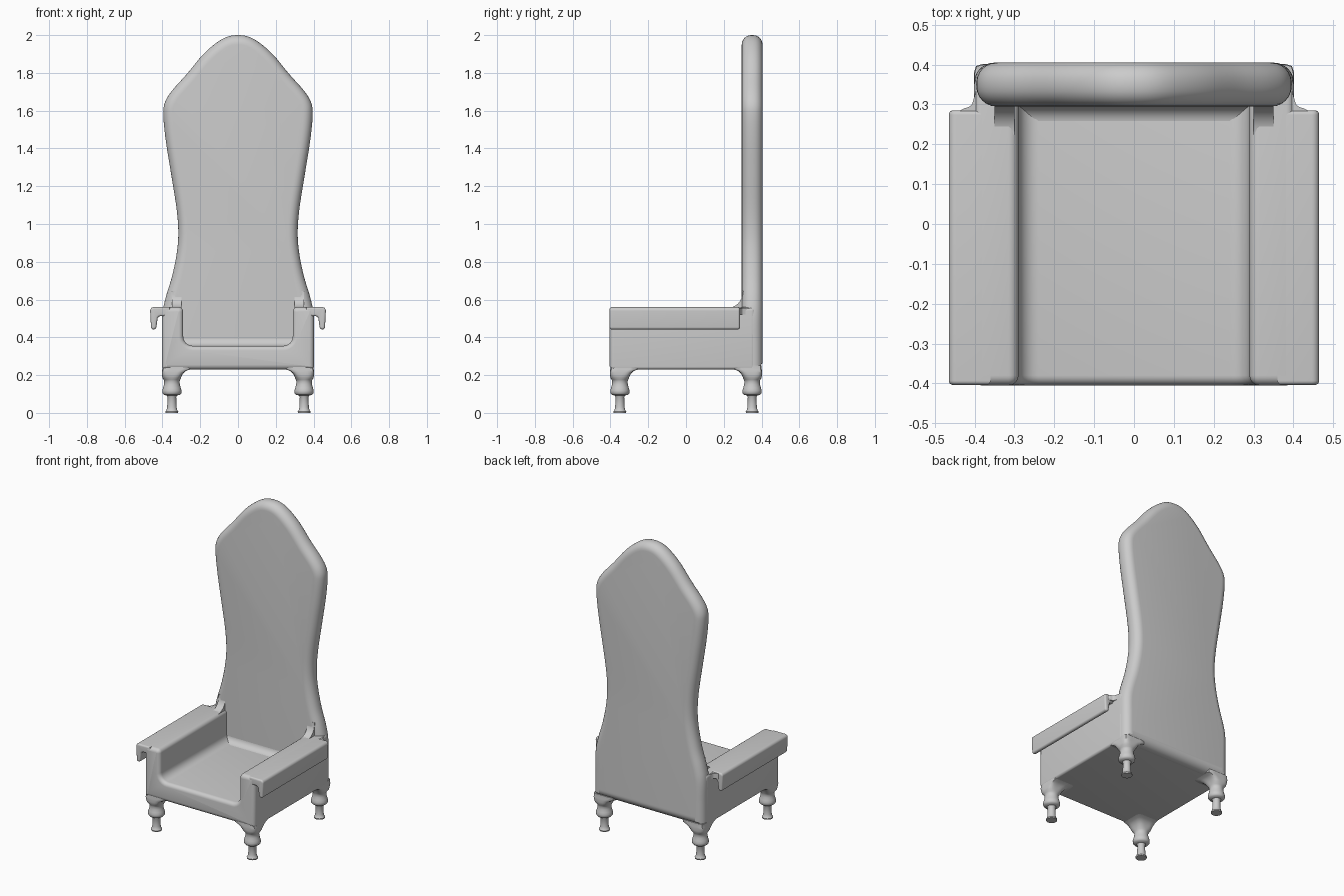
import bpy, bmesh, math
from mathutils import Vector

if "Cube" in bpy.data.objects:
    bpy.data.objects.remove(bpy.data.objects["Cube"])


def finish(name, bm, mirror=None):
    bmesh.ops.recalc_face_normals(bm, faces=bm.faces)
    mesh = bpy.data.meshes.new(name)
    bm.to_mesh(mesh)
    bm.free()
    ob = bpy.data.objects.new(name, mesh)
    bpy.context.collection.objects.link(ob)
    bpy.ops.object.select_all(action='DESELECT')
    ob.select_set(True)
    bpy.context.view_layer.objects.active = ob
    bpy.ops.object.shade_smooth_by_angle(angle=math.radians(40))
    if mirror:
        m = ob.modifiers.new("Mirror", 'MIRROR')
        m.use_axis = mirror
        m.use_mirror_merge = False
    return ob


def loft(bm, rings):
    vs = [[bm.verts.new(p) for p in r] for r in rings]
    n = len(vs[0])
    for a, b in zip(vs, vs[1:]):
        for i in range(n):
            j = (i + 1) % n
            bm.faces.new((a[i], a[j], b[j], b[i]))
    bm.faces.new(vs[0])
    bm.faces.new(vs[-1])


def rounded(corners, steps=6):
    """Polygon from (u, v, radius) corners, each radius becoming a curve."""
    out, n = [], len(corners)
    for i, (u, v, r) in enumerate(corners):
        p = Vector((u, v))
        if r == 0:
            out.append(p)
            continue
        a = p + (Vector(corners[i - 1][:2]) - p).normalized() * r
        b = p + (Vector(corners[(i + 1) % n][:2]) - p).normalized() * r
        for k in range(steps + 1):
            t = k / steps
            # blend of corner point and chord close to a circular arc
            w = 0.5 ** 0.5
            c = ((1 - t) ** 2, 2 * w * t * (1 - t), t * t)
            out.append((a * c[0] + p * c[1] + b * c[2]) / sum(c))
    return out


def spline(pts, steps=5):
    out = []
    P = [Vector(p) for p in pts]
    P = [2 * P[0] - P[1]] + P + [2 * P[-1] - P[-2]]
    for a, b, c, d in zip(P, P[1:], P[2:], P[3:]):
        for k in range(steps):
            t = k / steps
            out.append(0.5 * (2 * b + (c - a) * t + (2 * a - 5 * b + 4 * c - d) * t * t
                              + (3 * b - a - 3 * c + d) * t ** 3))
    return out + [P[-2]]


def inset(poly, d):
    n = len(poly)
    area = sum(poly[i - 1].x * poly[i].y - poly[i].x * poly[i - 1].y for i in range(n))
    s = 1 if area > 0 else -1
    out = []
    for i in range(n):
        e1 = (poly[i] - poly[i - 1]).normalized()
        e2 = (poly[(i + 1) % n] - poly[i]).normalized()
        n1, n2 = Vector((-e1.y, e1.x)) * s, Vector((-e2.y, e2.x)) * s
        out.append(poly[i] + (n1 + n2) / max(0.3, 1 + n1.dot(n2)) * d)
    return out


def slab(name, poly, lo, hi, r=0, axis='y', mirror=None, steps=6):
    """Extrude an outline from lo to hi, with rims rounded by r."""
    levels = [(lo, 0), (hi, 0)]
    if r:
        arc = [math.pi / 2 * k / steps for k in range(steps + 1)]
        rim = [(r * (1 - math.sin(a)), r * (1 - math.cos(a))) for a in arc]
        levels = [(lo + d, i) for d, i in reversed(rim)] + [(hi - d, i) for d, i in rim]
    rings = []
    for d, i in levels:
        ring = inset(poly, i) if i else poly
        rings.append([(p.x, d, p.y) if axis == 'y' else (d, p.x, p.y) for p in ring])
    bm = bmesh.new()
    loft(bm, rings)
    return finish(name, bm, mirror)


SIDES = (True, False, False)

# tall waisted backrest
half = [(0.40, 0.23), (0.40, 0.38), (0.40, 0.52), (0.383, 0.61), (0.35, 0.72),
        (0.325, 0.84), (0.316, 0.95), (0.325, 1.08), (0.355, 1.27), (0.382, 1.44),
        (0.395, 1.57), (0.388, 1.64), (0.35, 1.705), (0.27, 1.795), (0.19, 1.892),
        (0.12, 1.955), (0.06, 1.99)]
outline = half + [(0, 2.0)] + [(-x, z) for x, z in reversed(half)]
slab("backrest", spline(outline), 0.295, 0.405, 0.05)

# seat base and arm walls in one U section
u = [(0.402, 0.23, 0.015), (0.402, 0.56, 0.02), (0.29, 0.56, 0.025), (0.29, 0.355, 0.05)]
section = u + [(-x, z, r) for x, z, r in reversed(u)]
slab("seat_and_arms", rounded(section), -0.405, 0.37, 0.025)

# rolled-over arm caps
hook = [(0.36, 0.56, 0), (0.466, 0.56, 0.02), (0.46, 0.442, 0.012),
        (0.434, 0.442, 0.012), (0.424, 0.512, 0.015), (0.36, 0.512, 0)]
slab("arm_cap", rounded(hook), -0.404, 0.285, 0.011, mirror=SIDES)

# narrowing web between arm cap and backrest
web = [(0.34, 0.26, 0), (0.455, 0.26, 0.0), (0.435, 0.288, 0.01), (0.408, 0.295, 0.01),
       (0.395, 0.34, 0), (0.34, 0.34, 0)]
bm = bmesh.new()
loft(bm, [[(p.x, p.y, z) for p in rounded(web)] for z in (0.52, 0.554)])
finish("arm_web", bm, SIDES)

# soft coves where seat and arms meet the backrest
cove = [(0.225, 0.557, 0), (0.297, 0.56, 0.07), (0.297, 0.645, 0),
        (0.32, 0.645, 0), (0.32, 0.54, 0), (0.225, 0.54, 0)]
slab("arm_cove", rounded(cove), 0.30, 0.35, axis='x', mirror=SIDES)
cove = [(0.25, 0.354, 0), (0.296, 0.355, 0.044), (0.296, 0.40, 0),
        (0.32, 0.40, 0), (0.32, 0.34, 0), (0.25, 0.34, 0)]
slab("seat_cove", rounded(cove), -0.295, 0.295, axis='x')

# turned legs flaring into the base corners: z, centre, half width, roundness
profile = [(0, .35, .033, 2), (.007, .35, .034, 2), (.013, .35, .029, 2), (.03, .35, .025, 2),
           (.085, .35, .023, 2), (.092, .35, .027, 2), (.096, .35, .043, 2), (.104, .35, .050, 2),
           (.118, .35, .051, 2), (.132, .35, .047, 2), (.15, .35, .042, 2), (.166, .35, .041, 2),
           (.176, .35, .044, 2.3), (.186, .351, .049, 3), (.20, .349, .053, 4),
           (.214, .344, .058, 6), (.224, .337, .065, 8), (.231, .325, .076, 9), (.25, .325, .076, 9)]
rings = []
for z, c, w, e in profile:
    ring = []
    for k in range(32):
        a = math.tau * k / 32
        co, si = math.cos(a), math.sin(a)
        f = w / (abs(co) ** e + abs(si) ** e) ** (1 / e)
        ring.append((c + co * f, c + si * f, z))
    rings.append(ring)
bm = bmesh.new()
loft(bm, rings)
finish("legs", bm, (True, True, False))
